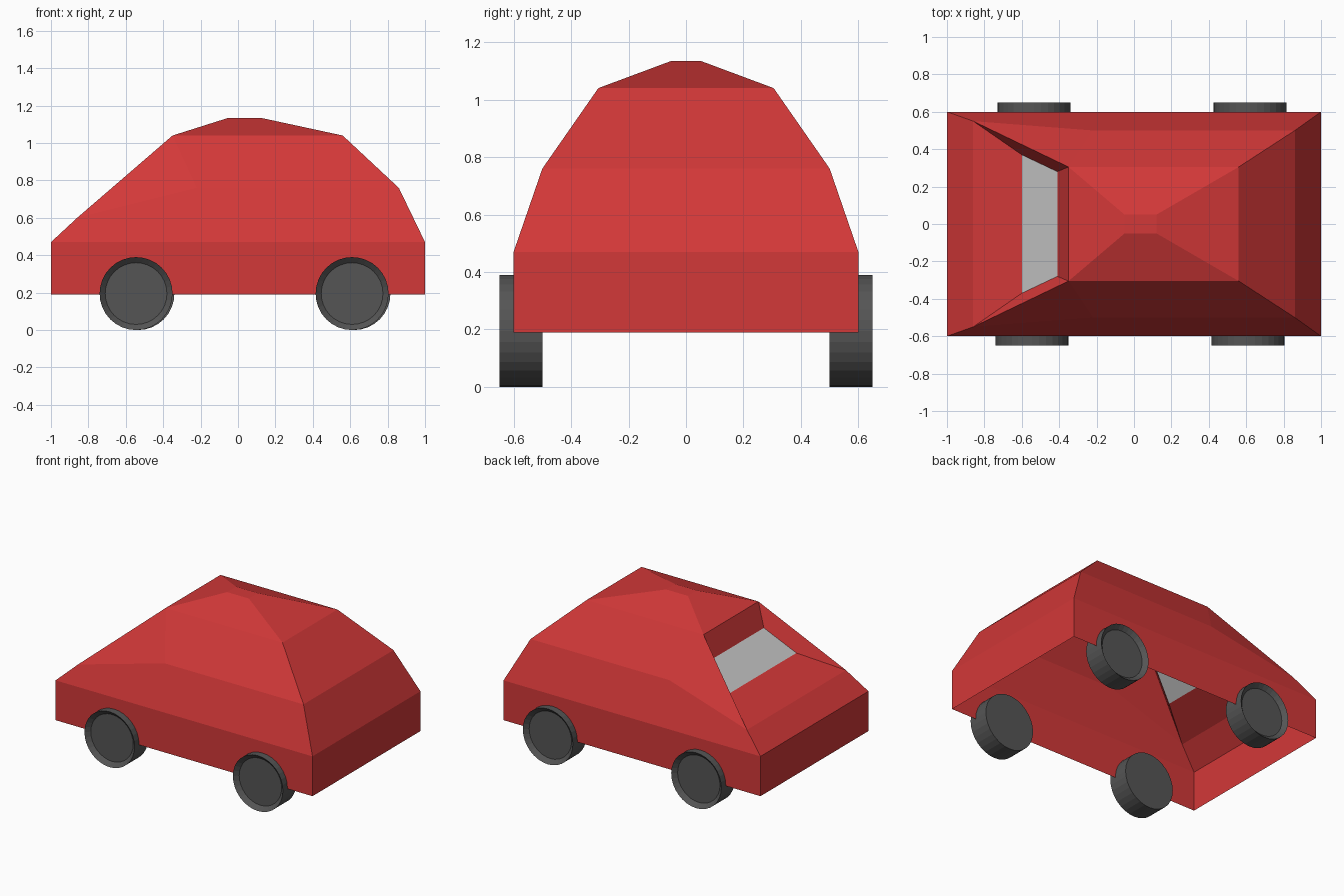
import bpy, bmesh
from math import cos, sin, pi

if "Cube" in bpy.data.objects:
    bpy.data.objects.remove(bpy.data.objects["Cube"])


def material(name, color):
    m = bpy.data.materials.new(name)
    m.diffuse_color = (*color, 1)
    m.use_nodes = True
    m.node_tree.nodes["Principled BSDF"].inputs["Base Color"].default_value = m.diffuse_color
    return m


def add_object(name, bm, mat=None):
    mesh = bpy.data.meshes.new(name)
    bm.to_mesh(mesh)
    bm.free()
    ob = bpy.data.objects.new(name, mesh)
    bpy.context.collection.objects.link(ob)
    if mat:
        mesh.materials.append(mat)
    return ob


paint = material("red_paint", (0.65, 0.04, 0.04))
rubber = material("dark_rubber", (0.09, 0.09, 0.09))

# Outline points of one half of the car, mirrored across y
POINTS = {
    "sill_front": (-1, 0.6, 0.19), "sill_rear": (1, 0.6, 0.19),
    "belt_front": (-1, 0.6, 0.47), "belt_rear": (1, 0.6, 0.47),
    "hood": (-0.86, 0.55, 0.60), "mid": (-0.22, 0.5, 0.76),
    "tail": (0.86, 0.5, 0.76),
    "roof_front": (-0.35, 0.305, 1.04), "roof_rear": (0.56, 0.305, 1.04),
    "top_front": (-0.05, 0.05, 1.135), "top_rear": (0.12, 0.05, 1.135),
    "glass_low": (-0.60, 0.37, 0.72), "glass_high": (-0.41, 0.28, 0.88),
}

# Body shell, open underneath
bm = bmesh.new()
left = {k: bm.verts.new(p) for k, p in POINTS.items()}
right = {k: bm.verts.new((x, -y, z)) for k, (x, y, z) in POINTS.items()}

# Side panels, built on both sides
SIDES = [
    "sill_front sill_rear belt_rear belt_front",
    "belt_front belt_rear tail mid hood",
    "mid tail roof_rear roof_front",
    "hood mid roof_front",
    "roof_front roof_rear top_rear top_front",
    "hood roof_front glass_high glass_low",
]
for panel in SIDES:
    for half in (left, right):
        bm.faces.new([half[k] for k in panel.split()])

# Panels spanning the car's width
SPANS = [
    "sill_front belt_front", "belt_front hood", "hood glass_low",
    "glass_high roof_front", "roof_front top_front", "top_front top_rear",
    "top_rear roof_rear", "roof_rear tail", "tail belt_rear",
    "belt_rear sill_rear",
]
for span in SPANS:
    a, b = span.split()
    bm.faces.new((left[a], left[b], right[b], right[a]))

# Close the windscreen hole briefly so all normals turn outward together
pane = bm.faces.new((left["glass_low"], left["glass_high"],
                     right["glass_high"], right["glass_low"]))
floor = bm.faces.new((left["sill_front"], left["sill_rear"],
                      right["sill_rear"], right["sill_front"]))
bmesh.ops.recalc_face_normals(bm, faces=bm.faces[:])
bmesh.ops.delete(bm, geom=[pane, floor], context='FACES_ONLY')
add_object("car_body", bm, paint)

# Windscreen
bm = bmesh.new()
corners = []
for key, side in (("glass_low", 1), ("glass_low", -1),
                  ("glass_high", -1), ("glass_high", 1)):
    x, y, z = POINTS[key]
    corners.append(bm.verts.new((x, y * side, z)))
face = bm.faces.new(corners)
face.normal_update()
if face.normal.z < 0:
    face.normal_flip()
add_object("windscreen", bm)


def wheel(name, cx, side, n=32):
    # Cross-section rings: inner cap, tread, recessed hub
    bm = bmesh.new()
    rings = []
    for r, y in ((0.195, 0.50), (0.195, 0.65), (0.165, 0.622)):
        rings.append([bm.verts.new((cx + r * cos(2 * pi * i / n), side * y,
                                    0.195 + r * sin(2 * pi * i / n)))
                      for i in range(n)])
    for a, b in zip(rings, rings[1:]):
        for i in range(n):
            j = (i + 1) % n
            bm.faces.new((a[i], a[j], b[j], b[i]))
    bm.faces.new(rings[0])
    bm.faces.new(rings[-1])
    bmesh.ops.recalc_face_normals(bm, faces=bm.faces[:])
    add_object(name, bm, rubber)


# Four wheels
wheel("front_wheel_a", -0.545, -1)
wheel("front_wheel_b", -0.535, 1)
wheel("rear_wheel_a", 0.61, -1)
wheel("rear_wheel_b", 0.62, 1)
